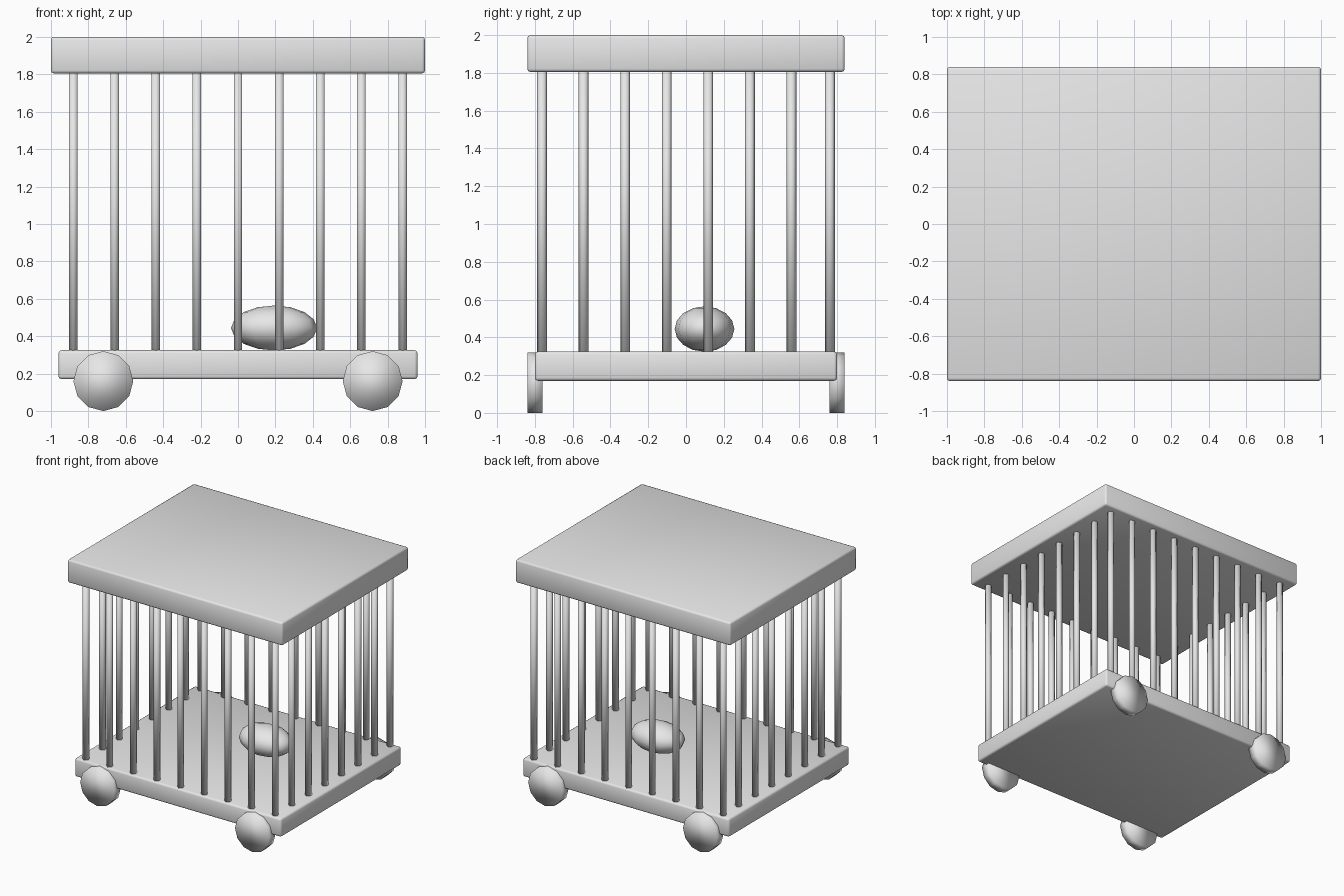
import bpy, math

cube = bpy.data.objects.get("Cube")
if cube:
    bpy.data.objects.remove(cube, do_unlink=True)

grey = bpy.data.materials.new("light_grey")
grey.use_nodes = True
colour = (0.8, 0.8, 0.8, 1)
grey.diffuse_color = colour
grey.node_tree.nodes["Principled BSDF"].inputs["Base Color"].default_value = colour


def finish(name):
    """Name the active object, colour it and smooth all its faces."""
    obj = bpy.context.object
    obj.name = obj.data.name = name
    obj.data.materials.append(grey)
    bpy.ops.object.shade_smooth()
    return obj


def slab(name, size, z):
    bpy.ops.mesh.primitive_cube_add(size=1, location=(0, 0, z))
    bpy.context.object.scale = size
    bpy.ops.object.transform_apply(location=False, rotation=False, scale=True)
    obj = finish(name)
    bevel = obj.modifiers.new("soft_edges", 'BEVEL')
    bevel.width = 0.016
    bevel.segments = 2


def bar(name, x, y):
    bpy.ops.mesh.primitive_cylinder_add(vertices=6, radius=0.026, depth=1.56,
                                        location=(x, y, 1.06))
    finish(name)


# Roof and floor
slab("roof", (2.0, 1.68, 0.195), 1.9025)
slab("floor", (1.92, 1.6, 0.155), 0.2475)

# Bars along the front and back, corners included
SPACING = 0.22
for side, y in (("front", -0.762), ("back", 0.762)):
    for i in range(9):
        bar(f"{side}_bar_{i + 1}", (i - 4) * SPACING, y)

# Bars along the two sides, between the corners
for side, x in (("right", -0.88), ("left", 0.88)):
    for i in range(1, 7):
        bar(f"{side}_bar_{i}", x, -0.762 + i * SPACING)

# Wheels
for end, y in (("front", -0.8), ("back", 0.8)):
    for side, x in (("right", -0.72), ("left", 0.72)):
        bpy.ops.mesh.primitive_cylinder_add(vertices=12, radius=0.16, depth=0.08,
                                            location=(x, y, 0.16),
                                            rotation=(math.pi / 2, 0, 0))
        finish(f"{end}_{side}_wheel")

# Oval ball lying on the floor
bpy.ops.mesh.primitive_uv_sphere_add(segments=12, ring_count=8, radius=1,
                                     location=(0.193, 0.098, 0.444))
bpy.context.object.scale = (0.23, 0.158, 0.12)
finish("oval_ball")
